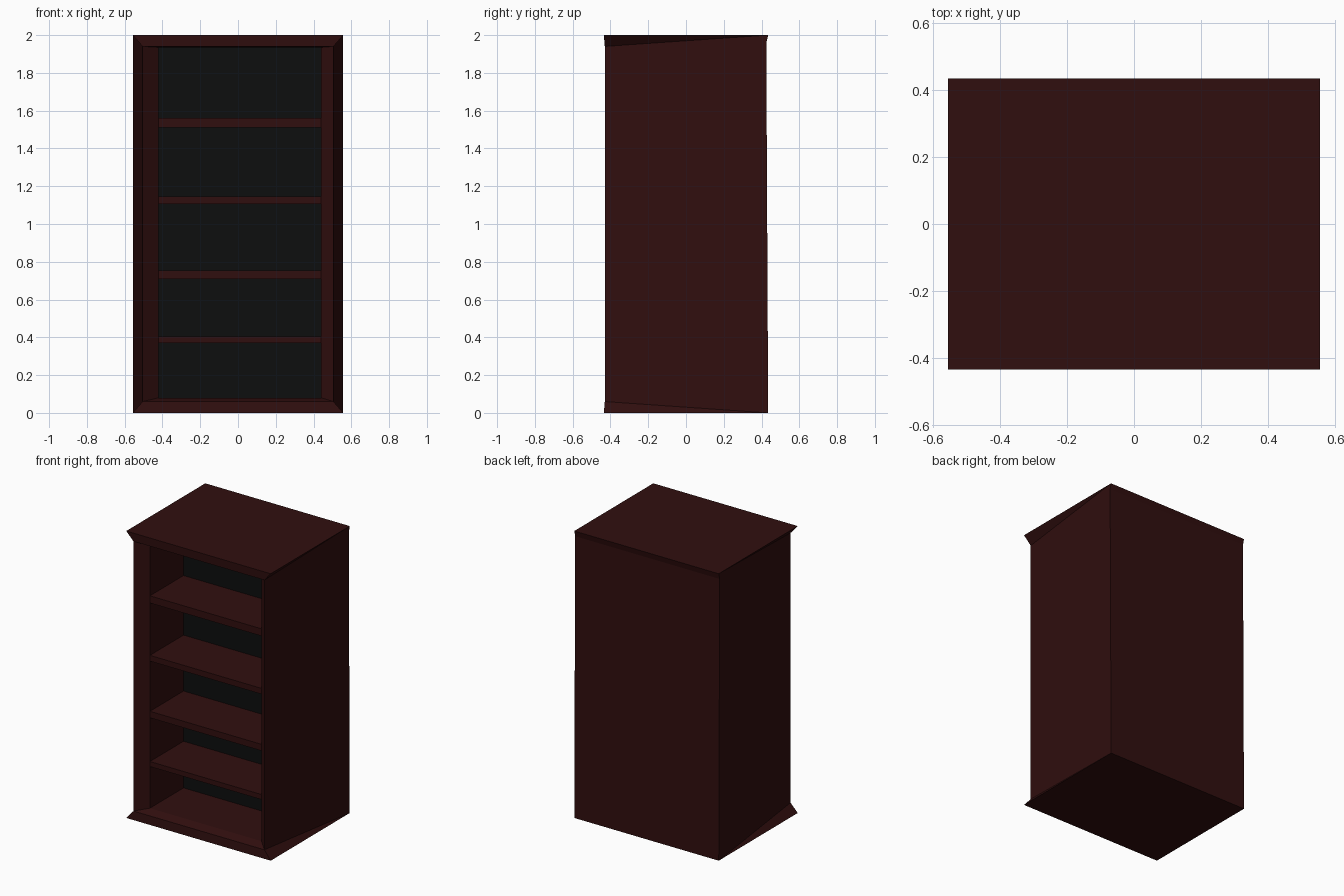
import bpy, bmesh

if "Cube" in bpy.data.objects:
    bpy.data.objects.remove(bpy.data.objects["Cube"])


def material(name, rgb):
    m = bpy.data.materials.new(name)
    m.diffuse_color = (*rgb, 1)
    m.use_nodes = True
    m.node_tree.nodes["Principled BSDF"].inputs["Base Color"].default_value = m.diffuse_color
    return m


WOOD = material("dark_red_wood", (0.03, 0.0045, 0.0045))
BLACK = material("black_panel", (0.004, 0.0045, 0.0045))


def finish(bm, name, mat):
    bmesh.ops.recalc_face_normals(bm, faces=bm.faces)
    me = bpy.data.meshes.new(name)
    bm.to_mesh(me)
    bm.free()
    me.materials.append(mat)
    ob = bpy.data.objects.new(name, me)
    bpy.context.collection.objects.link(ob)
    return ob


def box(name, x0, x1, y0, y1, z0, z1, mat):
    bm = bmesh.new()
    bmesh.ops.create_cube(bm, size=1)
    for v in bm.verts:
        v.co = ((x0 + x1) / 2 + v.co.x * (x1 - x0),
                (y0 + y1) / 2 + v.co.y * (y1 - y0),
                (z0 + z1) / 2 + v.co.z * (z1 - z0))
    return finish(bm, name, mat)


# Main dimensions
W, D, H = 0.557, 0.435, 2.0
LEFT, RIGHT = -0.42, 0.44          # opening
FLOOR, CEILING = 0.08, 1.935
FRONT, PANEL = -0.37, 0.0          # shelf front and inner back

# Carcass: flared top and base, tapered sides, sloping front frame, cavity
bm = bmesh.new()


def ring(x0, x1, y, z0, z1):
    return [bm.verts.new(p) for p in
            ((x0, y, z0), (x1, y, z0), (x1, y, z1), (x0, y, z1))]


rear = ring(-W, W, D, 0, H)
lip = ring(-W, W, -D, 0, H)
edge = ring(-0.505, 0.505, -0.43, 0.06, 1.94)
mouth = ring(LEFT, RIGHT, FRONT, FLOOR, CEILING)
inner = ring(LEFT, RIGHT, PANEL, FLOOR, CEILING)
# Slight step under the top at the back
step = [bm.verts.new((x, D - 0.01, 1.96)) for x in (W, -W)]

bm.faces.new((rear[0], rear[1], step[0], step[1]))
bm.faces.new((step[1], step[0], rear[2], rear[3]))
for a, b in ((0, 1), (2, 3)):      # base and top, with their front flares
    bm.faces.new((rear[a], rear[b], lip[b], lip[a]))
    bm.faces.new((lip[a], lip[b], edge[b], edge[a]))
for lo, hi, s in ((0, 3, step[1]), (1, 2, step[0])):   # sides
    bm.faces.new((rear[lo], lip[lo], edge[lo]))
    bm.faces.new((rear[lo], edge[lo], edge[hi], s))
    bm.faces.new((s, edge[hi], rear[hi]))
    bm.faces.new((rear[hi], edge[hi], lip[hi]))
for r, q in ((edge, mouth), (mouth, inner)):           # frame and cavity
    for i in range(4):
        j = (i + 1) % 4
        bm.faces.new((r[i], r[j], q[j], q[i]))
finish(bm, "bookcase_carcass", WOOD)

# Inner back panel
box("inner_back_panel", LEFT, RIGHT, PANEL, PANEL + 0.01, FLOOR, CEILING, BLACK)

# Shelves
for i, (z0, z1) in enumerate(((0.37, 0.405), (0.71, 0.755),
                              (1.105, 1.145), (1.51, 1.56))):
    box(f"shelf_{i + 1}", LEFT, RIGHT, FRONT, PANEL, z0, z1, WOOD)
